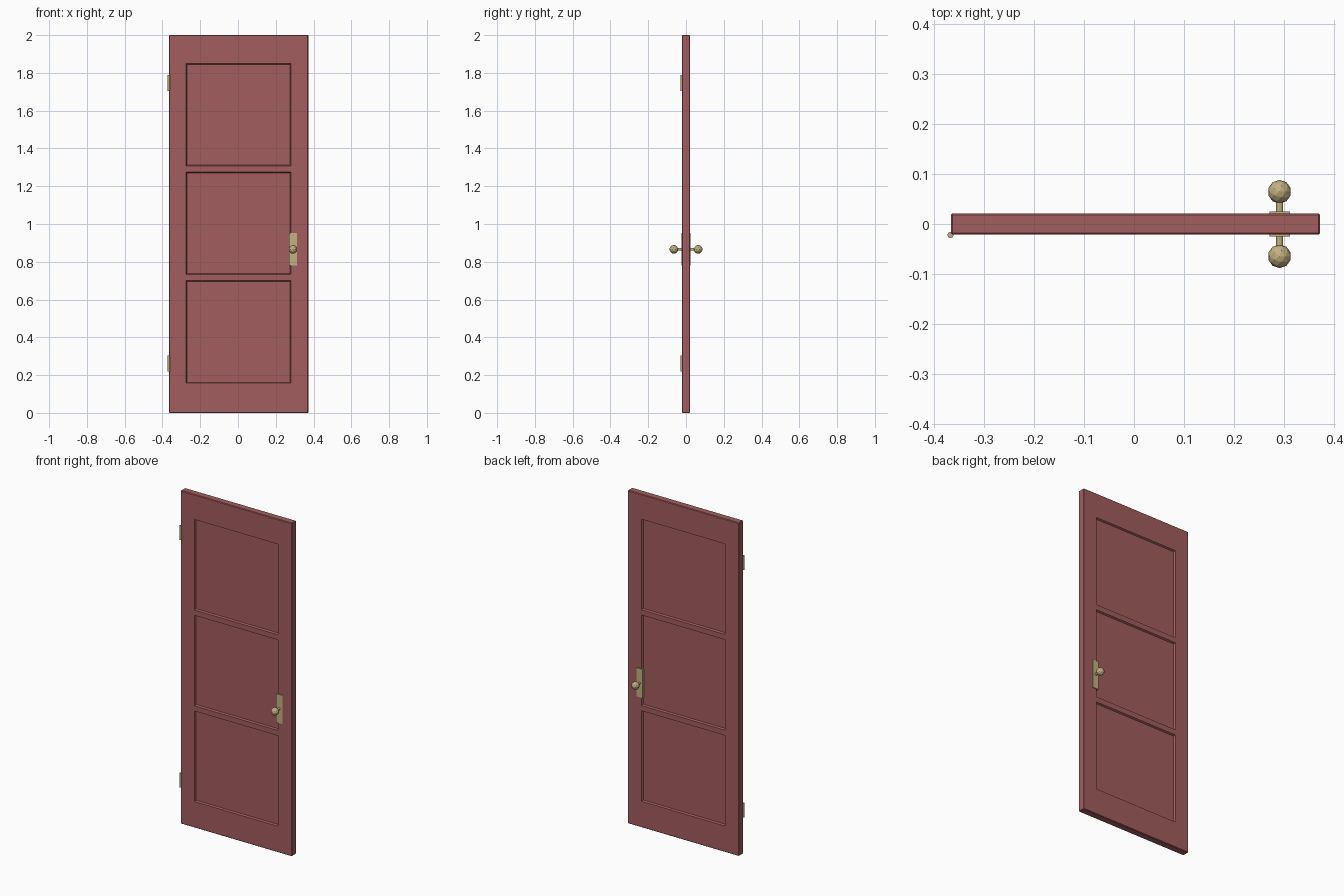
import bpy, bmesh, math
from mathutils import Vector, Matrix

old = bpy.data.objects.get("Cube")
if old:
    bpy.data.objects.remove(old, do_unlink=True)


def material(name, rgb):
    mat = bpy.data.materials.new(name)
    mat.use_nodes = True
    mat.diffuse_color = (*rgb, 1)
    bsdf = next(n for n in mat.node_tree.nodes if n.type == 'BSDF_PRINCIPLED')
    bsdf.inputs["Base Color"].default_value = (*rgb, 1)
    return mat


def finish(bm, name, mat):
    mesh = bpy.data.meshes.new(name)
    bm.to_mesh(mesh)
    bm.free()
    mesh.materials.append(mat)
    obj = bpy.data.objects.new(name, mesh)
    bpy.context.collection.objects.link(obj)
    return obj


def add_box(bm, center, size):
    bmesh.ops.create_cube(bm, size=1, matrix=Matrix.Translation(center) @ Matrix.Diagonal((*size, 1)))


red = material("dull red paint", (0.36, 0.11, 0.11))
brass = material("pale brass", (0.55, 0.44, 0.22))

# Door slab with softened outer edges
HALF = 0.021
LEFT, RIGHT = -0.366, 0.372
bm = bmesh.new()
add_box(bm, ((LEFT + RIGHT) / 2, 0, 1), (RIGHT - LEFT, 2 * HALF, 2))
bmesh.ops.bevel(bm, geom=bm.edges[:], offset=0.003, segments=1, affect='EDGES')

# Cut the panel outlines, then sink the panels on both sides
px = (-0.275, 0.281)
panels = [(0.157, 0.7), (0.732, 1.275), (1.307, 1.85)]
cuts = [((x, 0, 0), (1, 0, 0)) for x in px]
cuts += [((0, 0, z), (0, 0, 1)) for span in panels for z in span]
for co, no in cuts:
    bmesh.ops.bisect_plane(bm, geom=bm.verts[:] + bm.edges[:] + bm.faces[:], plane_co=co, plane_no=no)


def is_panel(face):
    c = face.calc_center_median()
    return (abs(face.normal.y) > 0.9 and px[0] < c.x < px[1]
            and any(lo < c.z < hi for lo, hi in panels))


bm.normal_update()
bmesh.ops.inset_individual(bm, faces=[f for f in bm.faces if is_panel(f)],
                           thickness=0.007, depth=-0.01)
finish(bm, "door_slab", red)

# Lock plates, stems and faceted knobs on both faces
KX, KZ = 0.291, 0.866
for side, label in ((-1, "front"), (1, "back")):
    bm = bmesh.new()
    add_box(bm, (KX, side * 0.018, KZ), (0.041, 0.014, 0.172))
    finish(bm, label + "_lock_plate", brass)

    bm = bmesh.new()
    place = Matrix.Translation((KX, side * 0.04, KZ)) @ Matrix.Rotation(math.pi / 2, 4, 'X')
    bmesh.ops.create_cone(bm, cap_ends=True, segments=12, radius1=0.007, radius2=0.007,
                          depth=0.05, matrix=place)
    finish(bm, label + "_knob_stem", brass)

    bm = bmesh.new()
    bmesh.ops.create_icosphere(bm, subdivisions=2, radius=0.0235,
                               matrix=Matrix.Translation((KX, side * 0.0645, KZ)))
    finish(bm, label + "_knob", brass)

# Hinge barrels
for z, label in ((0.262, "lower"), (1.747, "upper")):
    bm = bmesh.new()
    bmesh.ops.create_cone(bm, cap_ends=True, segments=12, radius1=0.006, radius2=0.006,
                          depth=0.085, matrix=Matrix.Translation((LEFT - 0.001, -0.022, z)))
    finish(bm, label + "_hinge", brass)
